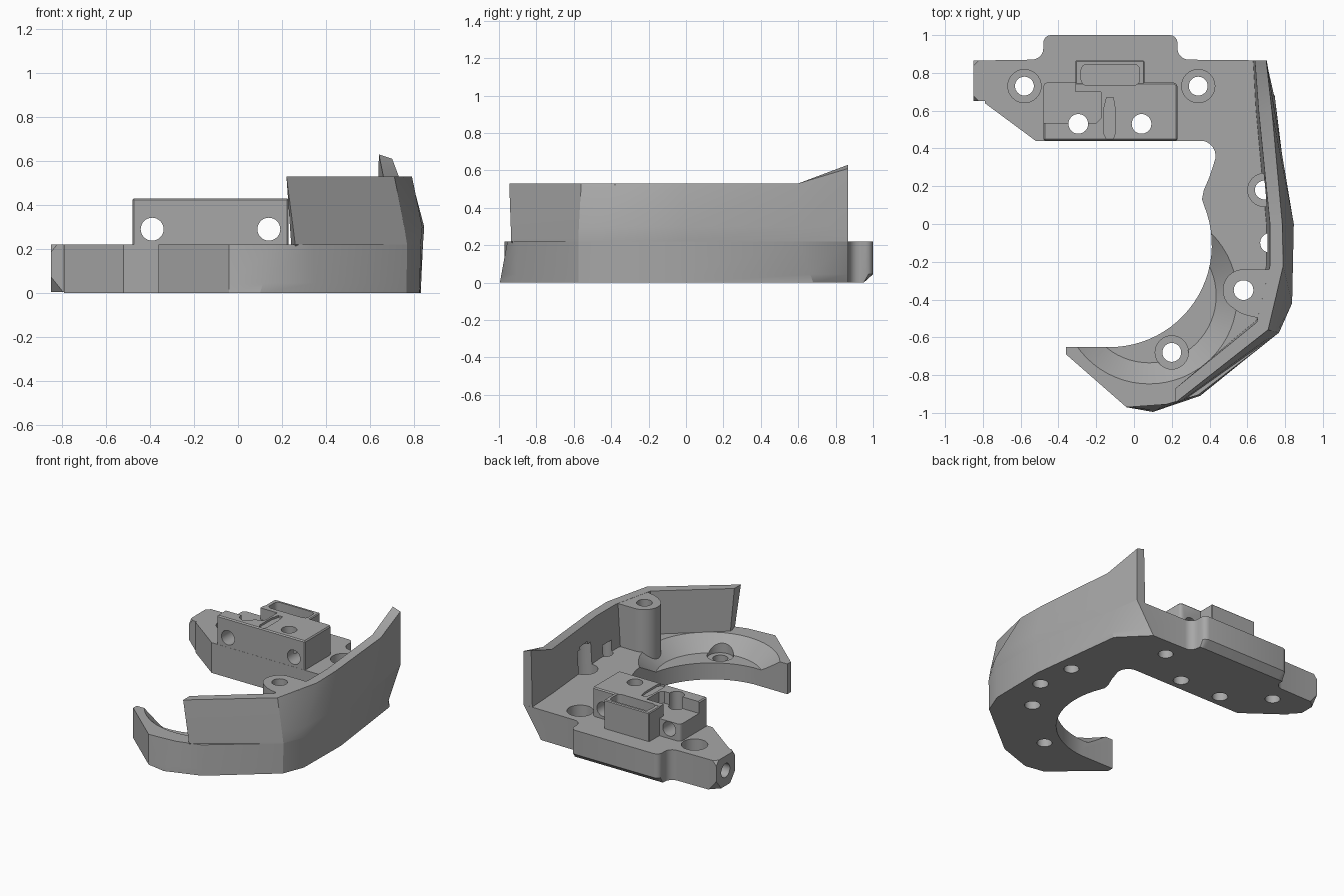
import bpy, bmesh, math
from mathutils import Vector, Matrix

if "Cube" in bpy.data.objects:
    bpy.data.objects.remove(bpy.data.objects["Cube"])

grey = bpy.data.materials.new("plain_grey")
grey.diffuse_color = (0.39, 0.39, 0.39, 1)
grey.use_nodes = True
grey.node_tree.nodes["Principled BSDF"].inputs["Base Color"].default_value = grey.diffuse_color


def finish(name, bm):
    bmesh.ops.recalc_face_normals(bm, faces=bm.faces)
    me = bpy.data.meshes.new(name)
    bm.to_mesh(me)
    bm.free()
    ob = bpy.data.objects.new(name, me)
    me.materials.append(grey)
    bpy.context.collection.objects.link(ob)
    return ob


def loft(name, rings, closed=True):
    """Skin a list of equal point rings and cap both ends."""
    bm = bmesh.new()
    vs = [[bm.verts.new(p) for p in r] for r in rings]
    n = len(rings[0])
    for a, b in zip(vs, vs[1:]):
        for i in range(n):
            j = (i + 1) % n
            bm.faces.new((a[i], a[j], b[j], b[i]))
    bm.faces.new(vs[0][::-1])
    bm.faces.new(vs[-1])
    return finish(name, bm)


def prism(name, pts, z0, z1):
    return loft(name, [[(x, y, z) for x, y in pts] for z in (z0, z1)])


def box(name, x0, x1, y0, y1, z0, z1):
    return prism(name, [(x0, y0), (x1, y0), (x1, y1), (x0, y1)], z0, z1)


def arc(cx, cy, r, a0, a1, n):
    return [(cx + r * math.cos(math.radians(a0 + (a1 - a0) * i / n)),
             cy + r * math.sin(math.radians(a0 + (a1 - a0) * i / n))) for i in range(n + 1)]


def cone(p, r0, r1, h, axis="Z", n=32):
    bm = bmesh.new()
    bmesh.ops.create_cone(bm, cap_ends=True, segments=n, radius1=r0, radius2=r1, depth=h)
    bmesh.ops.translate(bm, verts=bm.verts, vec=(0, 0, h / 2))
    if axis != "Z":
        rot = Matrix.Rotation(math.pi / 2, 3, 'Y') if axis == "X" else Matrix.Rotation(-math.pi / 2, 3, 'X')
        bmesh.ops.rotate(bm, verts=bm.verts, matrix=rot)
    bmesh.ops.translate(bm, verts=bm.verts, vec=p)
    return finish("cutter", bm)


def cut(targets, cutter):
    for t in targets:
        m = t.modifiers.new("cut", 'BOOLEAN')
        m.operation, m.solver, m.object = 'DIFFERENCE', 'EXACT', cutter
        bpy.context.view_layer.objects.active = t
        bpy.ops.object.modifier_apply(modifier=m.name)
    bpy.data.objects.remove(cutter)


def bevel(ob, w):
    m = ob.modifiers.new("edge", 'BEVEL')
    m.width, m.segments, m.limit_method = w, 1, 'ANGLE'
    bpy.context.view_layer.objects.active = ob
    bpy.ops.object.modifier_apply(modifier=m.name)


# Base plate: outline at the top, with the outer edge drawn in at the bottom
inner = [(-0.79, 0.866), (-0.79, 0.64), (-0.52, 0.44), (0.35, 0.44)]
inner += arc(0.35, 0.36, 0.082, 75, -25, 7) + [(0.40, 0.25), (0.37, 0.18), (0.36, 0.13)]
inner += arc(-0.13, -0.11, 0.542, 17, -86, 22) + [(-0.36, -0.65), (-0.36, -0.69), (-0.04, -0.97)]
outer_low = [(0.10, -0.995), (0.35, -0.91), (0.765, -0.575), (0.825, -0.42),
             (0.83, 0.0), (0.745, 0.68), (0.56, 0.866)]
outer_top = [(0.17, -0.955), (0.34, -0.905), (0.768, -0.575), (0.83, -0.42),
             (0.84, 0.0), (0.745, 0.60), (0.70, 0.866)]
flange_top = arc(0.29, 0.93, 0.06, 270, 180, 5) + arc(0.19, 0.96, 0.04, 0, 90, 4)
flange_top += [(-0.5 * 0.5 - x, y) for x, y in reversed(flange_top)]
flange_low = [(x, min(y, 0.95)) for x, y in flange_top]
base = loft("base_plate", [[(x, y, 0) for x, y in inner + outer_low + flange_low],
                           [(x, y, 0.045) for x, y in inner + [tuple(Vector(a).lerp(Vector(b), 0.2))
                            for a, b in zip(outer_low, outer_top)] + flange_top],
                           [(x, y, 0.22) for x, y in inner + outer_top + flange_top]])

# Side tip with its four corners cut away
bm = bmesh.new()
for y, sy in ((0.65, 1), (0.866, -1)):
    for z, s, c in ((0.004, 1, 0.07), (0.22, -1, 0.035)):
        for p in ((-0.85 + c * 0.8, y, z), (-0.85, y + sy * c * 0.8, z), (-0.85, y, z + s * c), (-0.72, y, z)):
            bm.verts.new(p)
bmesh.ops.convex_hull(bm, input=bm.verts)
tip = finish("side_tip", bm)

# Outer wall: sections of lower edge, widest line, top edge, inner top and inner foot
stations = [
    [(0.26, -0.935, .22), (0.25, -0.937, .3), (0.22, -0.945, .53), (0.22, -0.87, .53), (0.25, -0.85, .10)],
    [(0.768, -0.575, .22), (0.755, -0.573, .3), (0.71, -0.56, .53), (0.65, -0.52, .53), (0.645, -0.51, .12)],
    [(0.83, -0.42, .22), (0.837, -0.42, .3), (0.79, -0.22, .53), (0.72, -0.22, .53), (0.70, -0.22, .20)],
    [(0.84, 0, .22), (0.846, 0, .3), (0.785, 0, .53), (0.72, 0, .53), (0.70, 0, .20)],
    [(0.745, .6, .22), (0.745, .6, .3), (0.73, .6, .53), (0.66, .6, .53), (0.645, .6, .20)],
    [(0.70, .866, .22), (0.703, .866, .3), (0.70, .866, .61), (0.64, .866, .63), (0.63, .866, .20)]]
wall = loft("outer_wall", stations)

# Scooped conical floor in the hook, then the screw post against the wall
cut([base], cone((0.08, -0.38, 0.12), 0.355, 0.50, 0.13, n=64))
post = prism("screw_post", arc(0.58, -0.35, 0.11, 90, 235, 14)
             + [(0.56, -0.47), (0.60, -0.485), (0.67, -0.50), (0.755, -0.38), (0.75, -0.24)], 0.02, 0.529)

# Mounting block with stepped pocket
block = prism("mount_block", [(-0.48, 0.441), (0.23, 0.441), (0.23, 0.735), (0.215, 0.75),
                              (-0.465, 0.75), (-0.48, 0.735)], 0.15, 0.43)
bevel(block, 0.008)
cut([block], prism("cutter", [(-0.6, 0.535), (-0.20, 0.535), (-0.175, 0.56), (-0.175, 0.70),
                              (-0.31, 0.70), (-0.31, 0.85), (-0.6, 0.85)], 0.345, 0.5))
cut([block], prism("cutter", [(-0.145, 0.45), (-0.11, 0.45), (-0.10, 0.48), (-0.10, 0.61), (-0.11, 0.67),
                              (-0.145, 0.67), (-0.16, 0.61), (-0.16, 0.48)], 0.415, 0.5))

# Slotted holder behind the block
holder = box("slotted_holder", -0.31, 0.055, 0.72, 0.866, 0.2, 0.429)
bevel(holder, 0.006)
slot = arc(0.0, 0.815, 0.03, 0, 90, 4) + arc(-0.25, 0.815, 0.03, 90, 180, 4)
slot += arc(-0.25, 0.765, 0.03, 180, 270, 4) + arc(0.0, 0.765, 0.03, 270, 360, 4)
cut([holder, block], prism("cutter", slot, 0.30, 0.5))

# Screw holes through the plate, some with counterbores
for x, y, parts in ((-0.58, 0.73, [base]), (0.34, 0.73, [base]), (0.20, -0.68, [base]),
                    (0.69, 0.18, [base, wall])):
    cut(parts, cone((x, y, -0.1), 0.05, 0.05, 0.5))
    cut(parts, cone((x, y, 0.10), 0.088, 0.088, 0.28))
for x, y, parts in ((-0.295, 0.53, [base, block]), (0.04, 0.53, [base, block]),
                    (0.58, -0.35, [base, post]), (0.72, -0.10, [base, wall])):
    cut(parts, cone((x, y, -0.1), 0.052, 0.052, 0.4 if wall in parts else 0.8))
for x in (-0.39, 0.14):
    cut([block], cone((x, 0.3, 0.29), 0.052, 0.052, 0.7, "Y"))

# Sideways hole in the tip
cut([base, tip], cone((-0.95, 0.76, 0.115), 0.05, 0.05, 0.25, "X"))

# Keep flat faces crisp and round walls smooth
for ob in (base, tip, wall, post, block, holder):
    bpy.ops.object.select_all(action='DESELECT')
    ob.select_set(True)
    bpy.context.view_layer.objects.active = ob
    bpy.ops.object.shade_smooth_by_angle(angle=math.radians(25))
